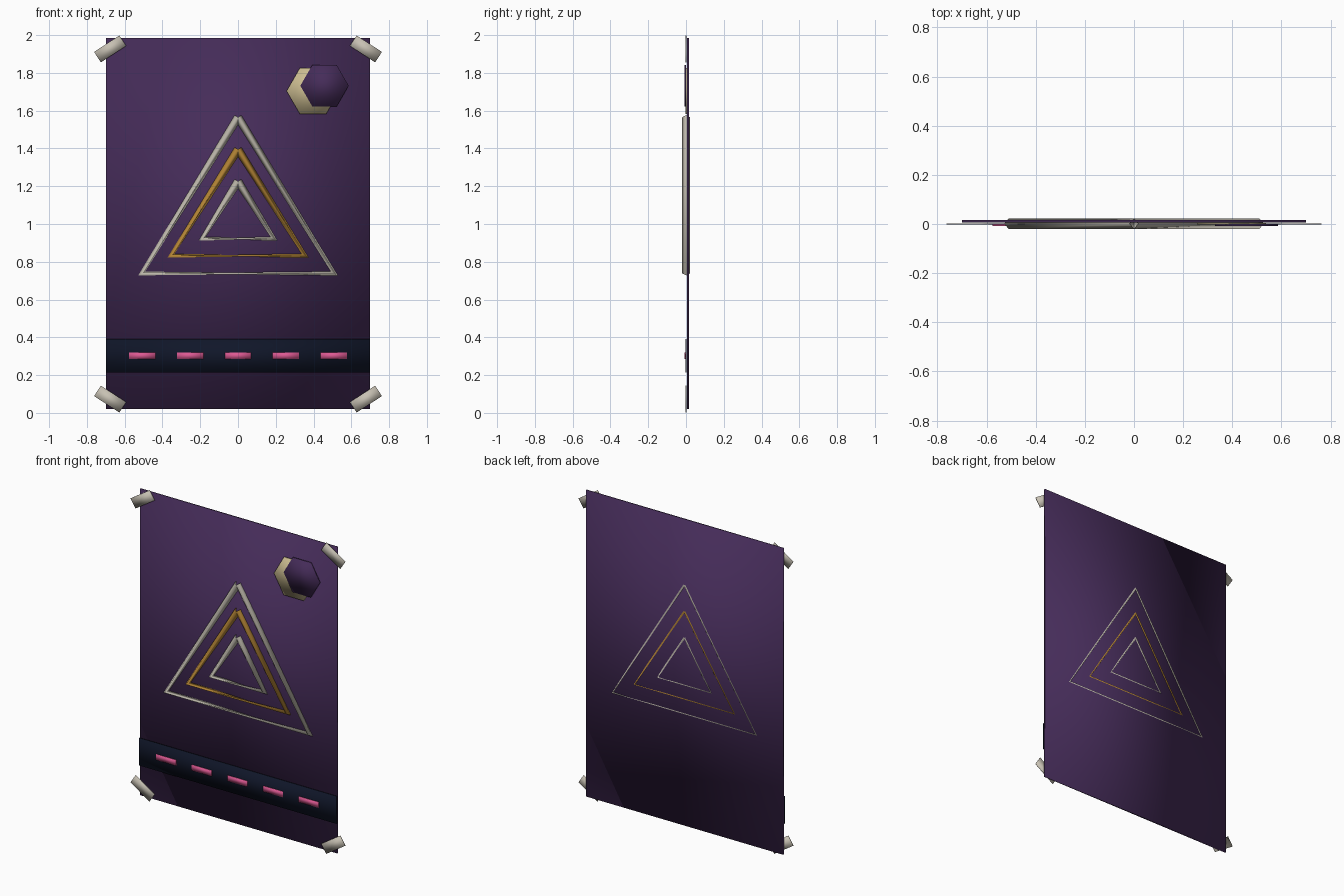
import bpy, bmesh, math
from mathutils import Vector, Matrix

cube = bpy.data.objects.get("Cube")
if cube:
    bpy.data.objects.remove(cube, do_unlink=True)


def material(name, rgb):
    m = bpy.data.materials.new(name)
    m.use_nodes = True
    m.diffuse_color = (*rgb, 1)
    m.node_tree.nodes["Principled BSDF"].inputs["Base Color"].default_value = (*rgb, 1)
    return m


PURPLE = material("deep purple", (0.06, 0.025, 0.1))
NAVY = material("dark navy", (0.005, 0.008, 0.022))
PINK = material("pink", (0.72, 0.1, 0.29))
SILVER = material("warm silver", (0.5, 0.47, 0.4))
TAPE = material("paper tape", (0.57, 0.53, 0.45))
CREAM = material("cream", (0.62, 0.52, 0.29))
GOLD = material("gold", (0.45, 0.23, 0.035))


def finish(name, bm, mat):
    bmesh.ops.recalc_face_normals(bm, faces=bm.faces)
    for f in bm.faces:
        f.smooth = True
    mesh = bpy.data.meshes.new(name)
    bm.to_mesh(mesh)
    bm.free()
    mesh.materials.append(mat)
    obj = bpy.data.objects.new(name, mesh)
    bpy.context.collection.objects.link(obj)
    return obj


def plate(name, centre, size, mat, tilt=0):
    """Thin box facing the front, tilted in its own plane."""
    bm = bmesh.new()
    place = (Matrix.Translation(centre) @ Matrix.Rotation(tilt, 4, "Y")
             @ Matrix.Diagonal((*size, 1)))
    bmesh.ops.create_cube(bm, size=1, matrix=place)
    return finish(name, bm, mat)


def hexagon(name, centre, radius, depth, mat):
    """Thin six-sided disc standing on a point."""
    bm = bmesh.new()
    place = (Matrix.Translation(centre) @ Matrix.Rotation(math.pi / 2, 4, "X")
             @ Matrix.Rotation(math.pi / 2, 4, "Z"))
    bmesh.ops.create_cone(bm, cap_ends=True, segments=6, radius1=radius,
                          radius2=radius, depth=depth, matrix=place)
    return finish(name, bm, mat)


def triangle_frame(name, apex, base, half, mat, r=0.021, y=0.001):
    """Four-sided tube bent round three sides, twisting along the base."""
    path = [Vector(p) for p in ((0, y, apex), (-half, y, base),
                                (half, y, base), (0, y, apex))]
    back = Vector((0, 1, 0))
    bm = bmesh.new()
    rings = []
    for i, p in enumerate(path):
        tangent = Vector()
        if i > 0:
            tangent += (p - path[i - 1]).normalized()
        if i < 3:
            tangent += (path[i + 1] - p).normalized()
        out = tangent.normalized().cross(back)
        rings.append([bm.verts.new(p + d * r) for d in (out, back, -out, -back)])
    for i in range(3):
        twist = 1 if i == 1 else 0
        a, b = rings[i], rings[i + 1]
        if twist:
            b = b[1:] + b[:1]
        for k in range(4):
            n = (k + 1) % 4
            bm.faces.new((a[k], a[n], b[n], b[k]))
    return finish(name, bm, mat)


# Poster sheet and footer band
plate("poster_sheet", (0, 0.011, 1.003), (1.4, 0.01, 1.965), PURPLE)
plate("footer_band", (0, 0.0, 0.302), (1.4, 0.006, 0.176), NAVY)

# Row of dashes on the band
for i in range(5):
    plate(f"footer_dash_{i + 1}", ((i - 2) * 0.253, -0.005, 0.303),
          (0.14, 0.006, 0.036), PINK)

# Nested triangle emblem
triangle_frame("outer_triangle", 1.565, 0.738, 0.51, SILVER)
triangle_frame("middle_triangle", 1.395, 0.832, 0.355, GOLD)
triangle_frame("inner_triangle", 1.226, 0.922, 0.19, SILVER)

# Crescent: a cream disc partly covered by a sheet-coloured disc
hexagon("moon_disc", (0.397, 0.001, 1.704), 0.14, 0.008, CREAM)
hexagon("moon_shadow_disc", (0.458, -0.005, 1.732), 0.128, 0.008, PURPLE)

# Tape strips across the corners
for sx, side in ((-1, "right"), (1, "left")):
    for sz, level in ((-1, "lower"), (1, "upper")):
        plate(f"{level}_{side}_tape", (sx * 0.677, 0.0, 1 + sz * 0.927),
              (0.16, 0.004, 0.066), TAPE, tilt=sx * sz * math.radians(33))
